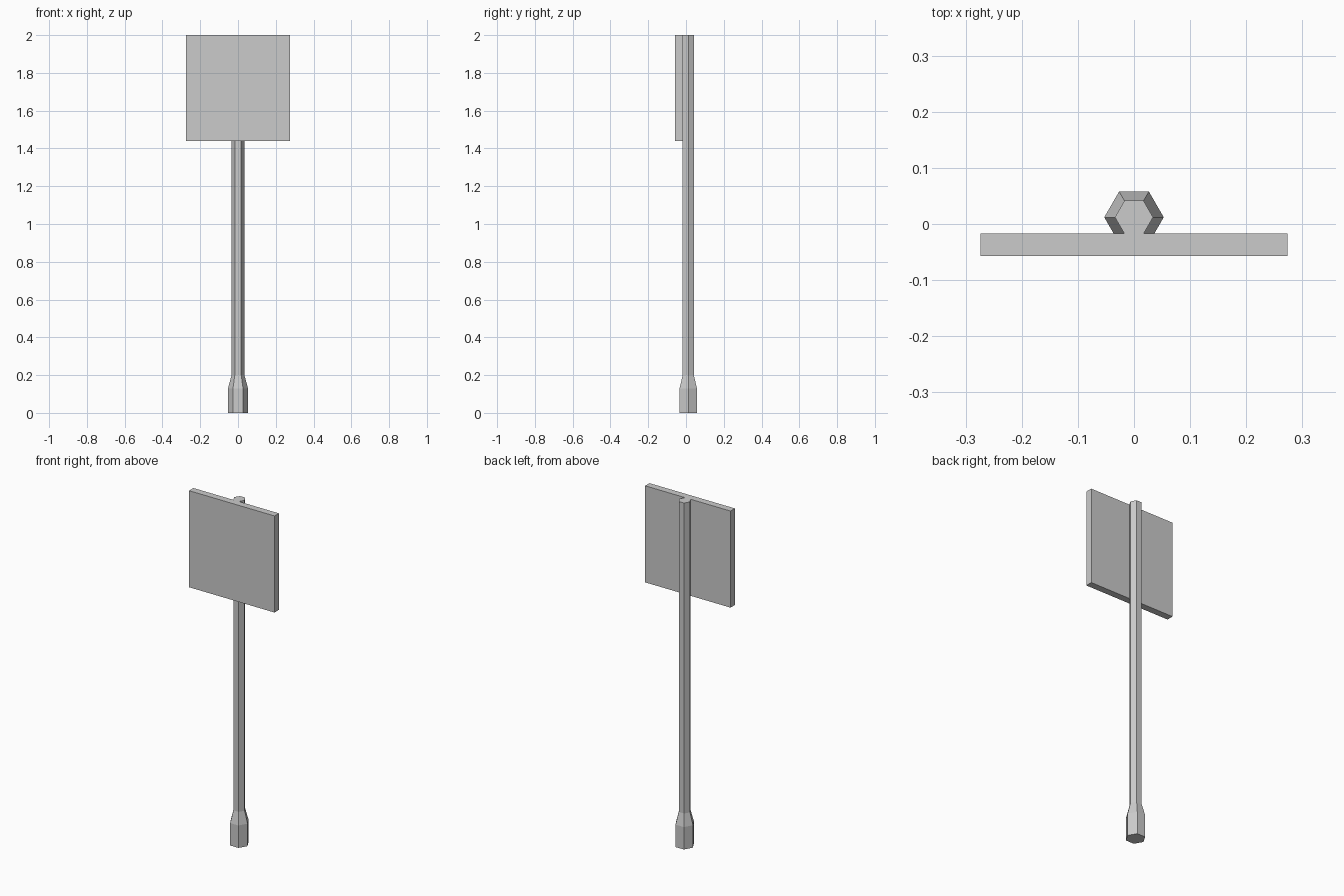
import bpy
import bmesh
from math import cos, sin, pi

cube = bpy.data.objects.get("Cube")
if cube:
    bpy.data.objects.remove(cube)

grey = bpy.data.materials.new("plain grey")
grey.use_nodes = True
colour = (0.6, 0.6, 0.6, 1)
grey.diffuse_color = colour
grey.node_tree.nodes["Principled BSDF"].inputs["Base Color"].default_value = colour

POLE_Y = 0.012
POLE_R, BASE_R = 0.034, 0.053


def finish(name, bm):
    bmesh.ops.recalc_face_normals(bm, faces=bm.faces)
    mesh = bpy.data.meshes.new(name)
    bm.to_mesh(mesh)
    bm.free()
    mesh.materials.append(grey)
    obj = bpy.data.objects.new(name, mesh)
    bpy.context.collection.objects.link(obj)
    return obj


def hex_column(name, profile):
    """Six-sided column through (radius, height) rings, capped at both ends."""
    bm = bmesh.new()
    rings = [[bm.verts.new((r * cos(i * pi / 3), POLE_Y + r * sin(i * pi / 3), z))
              for i in range(6)] for r, z in profile]
    for low, high in zip(rings, rings[1:]):
        for i in range(6):
            j = (i + 1) % 6
            bm.faces.new((low[i], low[j], high[j], high[i]))
    bm.faces.new(rings[0])
    bm.faces.new(rings[-1])
    return finish(name, bm)


# Post with a wider foot that tapers up to the shaft
hex_column("post", [(BASE_R, 0), (BASE_R, 0.13), (POLE_R, 0.2), (POLE_R, 2)])

# Flat sign board fixed to the front of the post
bm = bmesh.new()
bmesh.ops.create_cube(bm, size=1)
bmesh.ops.scale(bm, vec=(0.548, 0.04, 0.56), verts=bm.verts)
bmesh.ops.translate(bm, vec=(0, -0.037, 1.72), verts=bm.verts)
finish("sign_board", bm)
